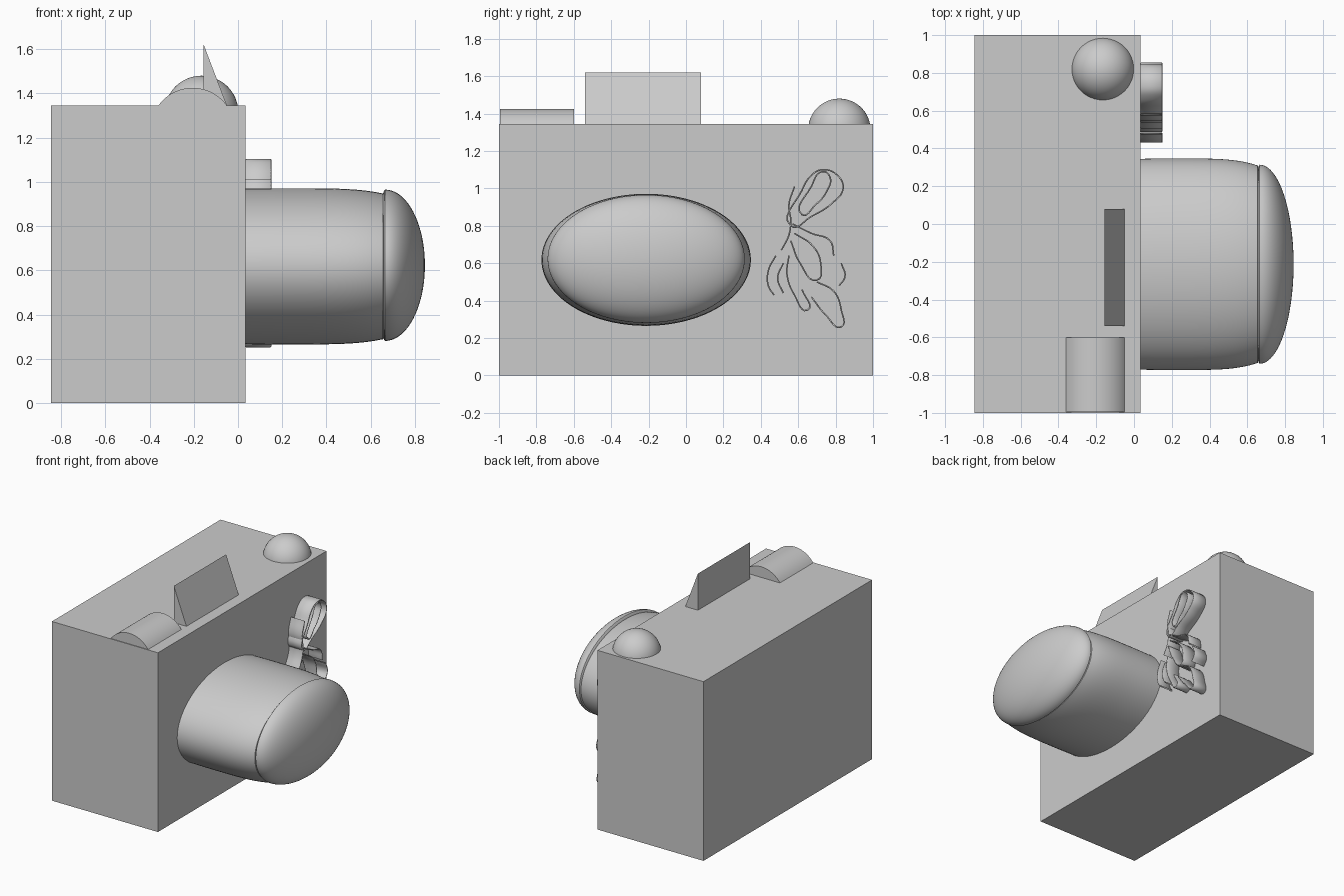
import bpy, bmesh, math
from mathutils import Vector

if "Cube" in bpy.data.objects:
    bpy.data.objects.remove(bpy.data.objects["Cube"], do_unlink=True)

grey = bpy.data.materials.new("light grey")
grey.use_nodes = True
colour = (0.6, 0.6, 0.6, 1)
grey.diffuse_color = colour
grey.node_tree.nodes["Principled BSDF"].inputs["Base Color"].default_value = colour

BODY_FRONT, BODY_TOP = 0.035, 1.345


def finish(name, bm, smooth=False):
    """Turn a bmesh into a named object in the shared colour."""
    bmesh.ops.recalc_face_normals(bm, faces=bm.faces)
    mesh = bpy.data.meshes.new(name)
    bm.to_mesh(mesh)
    bm.free()
    mesh.materials.append(grey)
    obj = bpy.data.objects.new(name, mesh)
    bpy.context.collection.objects.link(obj)
    if smooth:
        bpy.ops.object.select_all(action='DESELECT')
        bpy.context.view_layer.objects.active = obj
        obj.select_set(True)
        bpy.ops.object.shade_smooth_by_angle(angle=math.radians(35))
    return obj


def prism(name, profile, y0, y1, smooth=False):
    """Extrude an (x, z) profile along y."""
    bm = bmesh.new()
    face = bm.faces.new([bm.verts.new((x, y0, z)) for x, z in profile])
    ext = bmesh.ops.extrude_face_region(bm, geom=[face])
    verts = [v for v in ext["geom"] if isinstance(v, bmesh.types.BMVert)]
    bmesh.ops.translate(bm, verts=verts, vec=(0, y1 - y0, 0))
    return finish(name, bm, smooth)


def oval_lathe(name, profile, centre, half_y, half_z, segments=96):
    """Sweep an (x, scale) profile round an oval, closing both ends."""
    bm = bmesh.new()
    rings = []
    for x, s in profile:
        ring = []
        for i in range(segments):
            a = math.tau * i / segments
            ring.append(bm.verts.new((x, centre[0] + s * half_y * math.cos(a),
                                      centre[1] + s * half_z * math.sin(a))))
        rings.append(ring)
    for lower, upper in zip(rings, rings[1:]):
        for i in range(segments):
            j = (i + 1) % segments
            bm.faces.new((lower[i], lower[j], upper[j], upper[i]))
    bm.faces.new(rings[0])
    bm.faces.new(rings[-1])
    return finish(name, bm, True)


# Box body
prism("body", [(-0.845, 0), (BODY_FRONT, 0), (BODY_FRONT, BODY_TOP),
               (-0.845, BODY_TOP)], -1, 1)

# Slightly barrelled oval lens tube
barrel = []
for i in range(17):
    x = BODY_FRONT + 0.62 * i / 16
    t = (x - 0.22) / 0.44
    barrel.append((x, 1 - (0.07 * t ** 4 if t > 0 else 0.02 * t * t)))
oval_lathe("lens_barrel", barrel + [(0.66, 0.9)], (-0.213, 0.618), 0.56, 0.353)

# Domed lens cap
dome = [(0.65, 0.9), (0.66, 0.985)]
for i in range(20):
    a = math.pi / 2 * i / 20
    dome.append((0.665 + 0.18 * math.sin(a), math.cos(a)))
dome.append((0.845, 0.01))
oval_lathe("lens_cap", dome, (-0.213, 0.623), 0.527, 0.342)

# Shutter button
bm = bmesh.new()
bmesh.ops.create_uvsphere(bm, u_segments=48, v_segments=24, radius=0.167)
bmesh.ops.translate(bm, verts=bm.verts, vec=Vector((-0.165, 0.82, 1.313)))
finish("shutter_button", bm, True)

# Flash wedge with its upright side at the back
prism("flash_wedge", [(-0.155, BODY_TOP), (-0.05, BODY_TOP), (-0.155, 1.62)],
      -0.54, 0.08)

# Rounded winder, an arc rising from the top
arc = []
half_angle = math.asin(0.155 / 0.19)
for i in range(25):
    a = half_angle * (1 - i / 12)
    arc.append((-0.205 + 0.19 * math.sin(a), 1.235 + 0.19 * math.cos(a)))
prism("winder", arc, -0.995, -0.6, True)

# Ribbon ornament: upright strips, points in hundredths of a unit (y, z)
strokes = [
    (True, [(56, 80), (62, 99), (67, 107), (73, 110), (81, 107), (84, 100), (78, 92), (67, 85)]),
    (True, [(62, 86), (67, 101), (73, 109), (77, 106), (75, 98), (69, 91)]),
    (False, [(58, 101), (55, 91), (56, 83), (55, 75), (51, 67)]),
    (False, [(57, 81), (67, 76), (77, 72), (79, 64)]),
    (False, [(58, 76), (68, 69), (72, 60), (70, 51), (61, 60), (56, 72)]),
    (False, [(55, 64), (54, 54), (58, 43), (65, 35), (62, 46)]),
    (False, [(70, 50), (79, 45), (83, 35), (83, 26), (75, 32), (67, 42)]),
    (False, [(48, 64), (44, 56), (44, 48), (47, 43)]),
    (False, [(52, 60), (49, 52), (52, 44)]),
    (False, [(83, 60), (85, 53), (82, 48)]),
]
curve = bpy.data.curves.new("ribbon_ornament", 'CURVE')
curve.dimensions = '2D'
curve.fill_mode = 'NONE'
curve.resolution_u = 6
curve.extrude = 0.055
curve.bevel_depth = 0.004
curve.bevel_resolution = 0
for closed, points in strokes:
    spline = curve.splines.new('BEZIER')
    spline.bezier_points.add(len(points) - 1)
    spline.use_cyclic_u = closed
    for knot, (y, z) in zip(spline.bezier_points, points):
        knot.co = (y / 100, z / 100, 0)
        knot.handle_left_type = knot.handle_right_type = 'AUTO'
curve.materials.append(grey)
ornament = bpy.data.objects.new("ribbon_ornament", curve)
ornament.rotation_euler = (math.pi / 2, 0, math.pi / 2)
ornament.location.x = 0.092
bpy.context.collection.objects.link(ornament)
